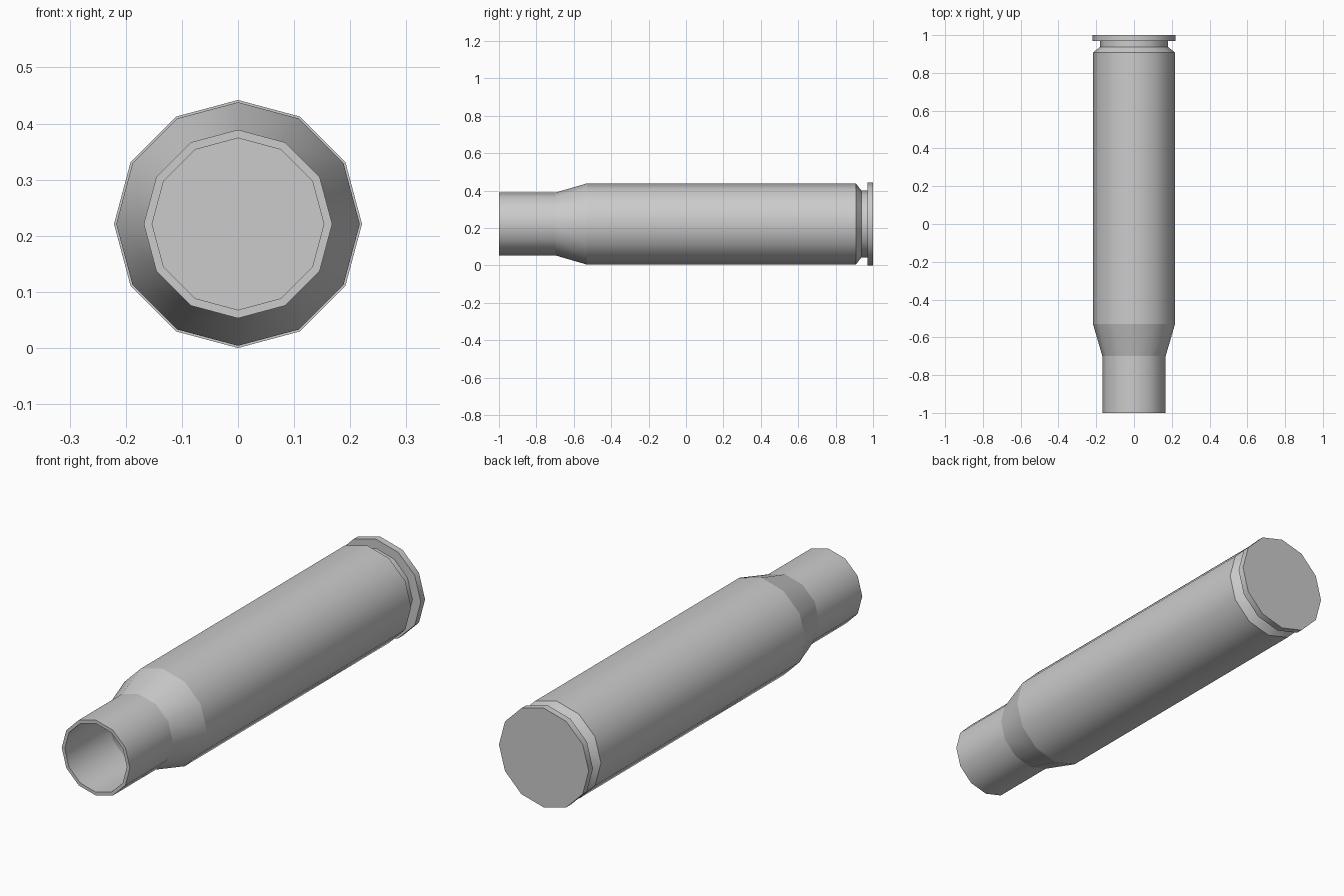
import bpy, bmesh
from math import cos, sin, tau

if "Cube" in bpy.data.objects:
    bpy.data.objects.remove(bpy.data.objects["Cube"])

SIDES = 12
CENTRE_Z = 0.221

# Closed profile as (y, radius), from the base round the outside and into the bore
PROFILE = [
    (1.0, 0.221), (0.970, 0.221),        # rim
    (0.970, 0.180), (0.937, 0.180),      # extractor groove
    (0.908, 0.217), (-0.53, 0.217),      # body
    (-0.698, 0.168), (-1.0, 0.168),      # shoulder and neck
    (-1.0, 0.153), (-0.69, 0.153),       # mouth lip and neck bore
    (-0.52, 0.200), (0.89, 0.200),       # hollow body
]


def lathe(name, profile):
    bm = bmesh.new()
    rings = []
    for y, r in profile:
        rings.append([bm.verts.new((r * cos(tau * i / SIDES), y,
                                    CENTRE_Z + r * sin(tau * i / SIDES)))
                      for i in range(SIDES)])
    for a, b in zip(rings, rings[1:]):
        for i in range(SIDES):
            j = (i + 1) % SIDES
            bm.faces.new((a[i], a[j], b[j], b[i])).smooth = True
    # flat base and bore floor
    bm.faces.new(rings[0])
    bm.faces.new(rings[-1])
    # keep every ring edge crisp, smooth only around the circumference
    for ring in rings:
        for i in range(SIDES):
            bm.edges.get((ring[i], ring[(i + 1) % SIDES])).smooth = False
    bmesh.ops.recalc_face_normals(bm, faces=bm.faces)
    mesh = bpy.data.meshes.new(name)
    bm.to_mesh(mesh)
    bm.free()
    obj = bpy.data.objects.new(name, mesh)
    bpy.context.collection.objects.link(obj)
    return obj


lathe("cartridge_case", PROFILE)
